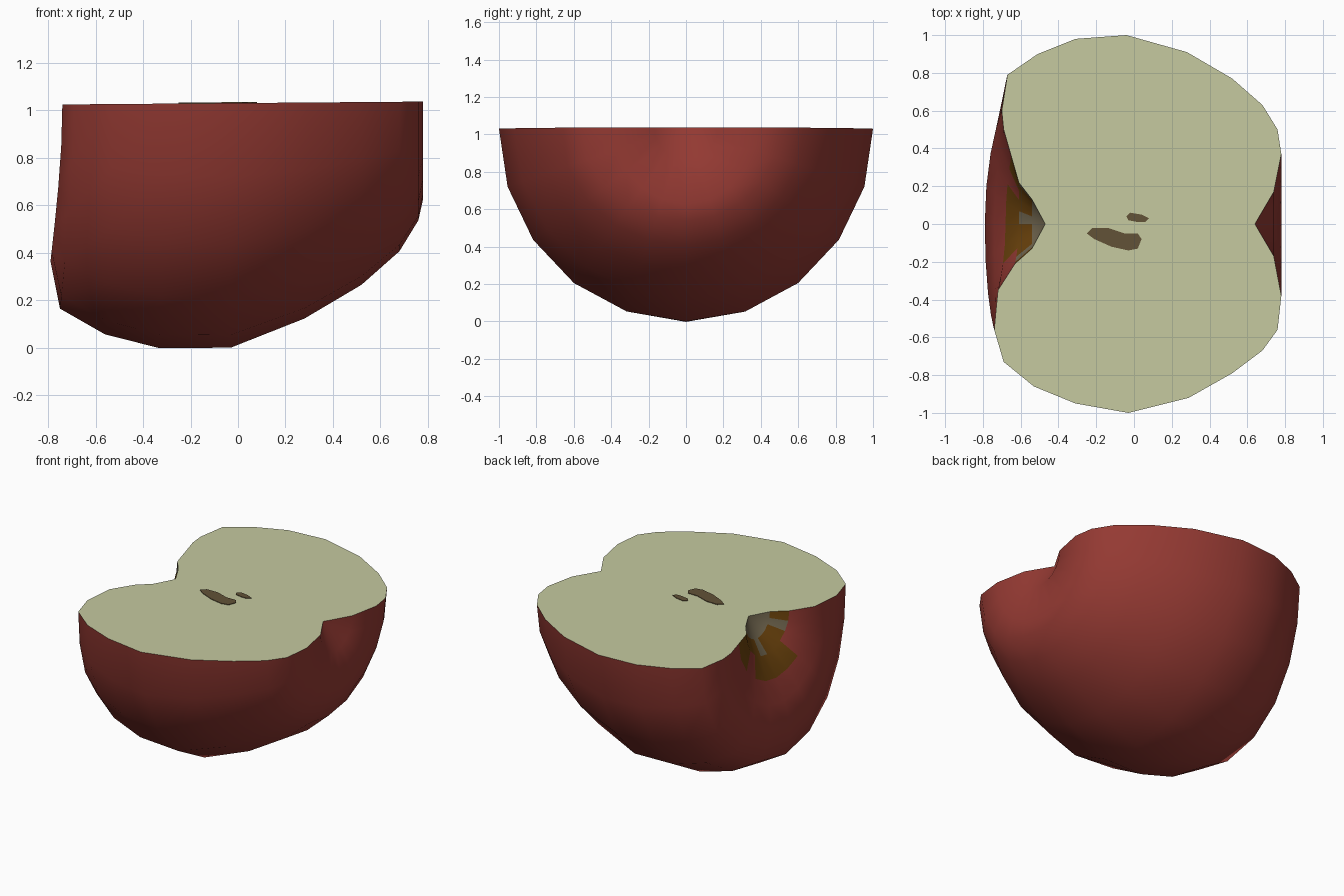
import bpy, bmesh, math

cube = bpy.data.objects.get("Cube")
if cube:
    bpy.data.objects.remove(cube, do_unlink=True)


def make_material(name, colour):
    mat = bpy.data.materials.new(name)
    mat.use_nodes = True
    mat.diffuse_color = (*colour, 1)
    bsdf = next(n for n in mat.node_tree.nodes if n.type == 'BSDF_PRINCIPLED')
    bsdf.inputs["Base Color"].default_value = (*colour, 1)
    bsdf.inputs["Roughness"].default_value = 0.7
    return mat


red = make_material("red skin", (.3, .042, .033))
pale = make_material("pale flesh", (.56, .59, .35))
seed_brown = make_material("seed brown", (.122, .084, .038))
hollow_grey = make_material("stem hollow tan", (.18, .145, .085))
hollow_brown = make_material("stem hollow brown", (.16, .06, .004))


def make_object(name, bm, materials, smooth=False):
    mesh = bpy.data.meshes.new(name)
    bm.to_mesh(mesh)
    bm.free()
    for mat in materials:
        mesh.materials.append(mat)
    for poly in mesh.polygons:
        poly.use_smooth = smooth
    obj = bpy.data.objects.new(name, mesh)
    bpy.context.collection.objects.link(obj)
    return obj


def cut_height(x):
    """Height of the slightly tilted cut plane."""
    return 1.03 + .008 * x


# Half profiles (x along the core, radius), from stem hollow to base hollow
back = [(-.47, 0), (-.54, .13), (-.61, .22), (-.65, .36), (-.69, .5), (-.7, .6),
        (-.67, .79), (-.51, .9), (-.31, .98), (-.04, 1), (.28, .91), (.52, .77),
        (.68, .63), (.76, .5), (.78, .37), (.74, .17), (.64, 0)]
front = [(-.47, 0), (-.54, .13), (-.63, .21), (-.72, .35), (-.73, .45), (-.74, .56),
         (-.69, .73), (-.53, .86), (-.31, .95), (-.03, 1), (.29, .92), (.52, .79),
         (.68, .67), (.76, .56), (.78, .38), (.74, .17), (.64, 0)]
under = [(-.47, 0), (-.54, .13), (-.61, .22), (-.68, .36), (-.74, .5), (-.79, .66),
         (-.75, .86), (-.56, .97), (-.33, 1.03), (-.03, 1.03), (.28, .91), (.52, .77),
         (.68, .63), (.76, .5), (.78, .41), (.74, .17), (.64, 0)]
SEGMENTS = 10


def ring_point(segment, j):
    """Point on the skin, blended between the side and under profiles."""
    angle = math.pi * segment / SEGMENTS
    side = back if math.cos(angle) > 0 else front
    w = math.cos(angle) ** 2
    x, r = (w * a + (1 - w) * b for a, b in zip(side[j], under[j]))
    return x, r * math.cos(angle), cut_height(x) - r * math.sin(angle)


def skin_material(segment, ring):
    """Patchy discoloured stem hollow, red everywhere else."""
    if ring == 0 or (ring == 1 and segment % 4 == 0):
        return 1
    if ring == 1 or (ring == 2 and segment % 5 != 2 and segment < 8):
        return 2
    return 0


# Rounded skin: a half revolution around the core
bm = bmesh.new()
grid = [[bm.verts.new(ring_point(s, j)) for j in range(len(back))]
        for s in range(SEGMENTS + 1)]
for s in range(SEGMENTS):
    for j in range(len(back) - 1):
        face = bm.faces.new((grid[s][j], grid[s][j + 1],
                             grid[s + 1][j + 1], grid[s + 1][j]))
        face.material_index = skin_material(s, j)
bmesh.ops.remove_doubles(bm, verts=bm.verts, dist=.0005)
make_object("fruit_skin", bm, [red, hollow_grey, hollow_brown], smooth=True)

# Flat cut face bounded by the two rims of the skin
bm = bmesh.new()
rim = [ring_point(SEGMENTS, j) for j in range(len(front))]
rim += [ring_point(0, j) for j in reversed(range(1, len(back) - 1))]
bm.faces.new([bm.verts.new(p) for p in rim])
make_object("cut_flesh", bm, [pale])


def seed_plate(name, outline):
    """Thin plate lying on the cut face."""
    bm = bmesh.new()
    base = bm.faces.new([bm.verts.new((x, y, cut_height(x))) for x, y in outline])
    top = bmesh.ops.extrude_face_region(bm, geom=[base])
    moved = [v for v in top["geom"] if isinstance(v, bmesh.types.BMVert)]
    bmesh.ops.translate(bm, verts=moved, vec=(0, 0, .004))
    bmesh.ops.recalc_face_normals(bm, faces=bm.faces)
    make_object(name, bm, [seed_brown])


# Exposed seed hollows
seed_plate("large_seed", [(-.25, -.05), (-.21, -.08), (-.12, -.12), (-.03, -.14),
                          (.02, -.13), (.04, -.08), (.02, -.05), (-.05, -.05),
                          (-.14, -.02), (-.22, -.02)])
seed_plate("small_seed", [(-.04, .04), (-.03, .02), (.02, .01), (.06, .01),
                          (.08, .03), (.04, .05), (-.02, .06)])
